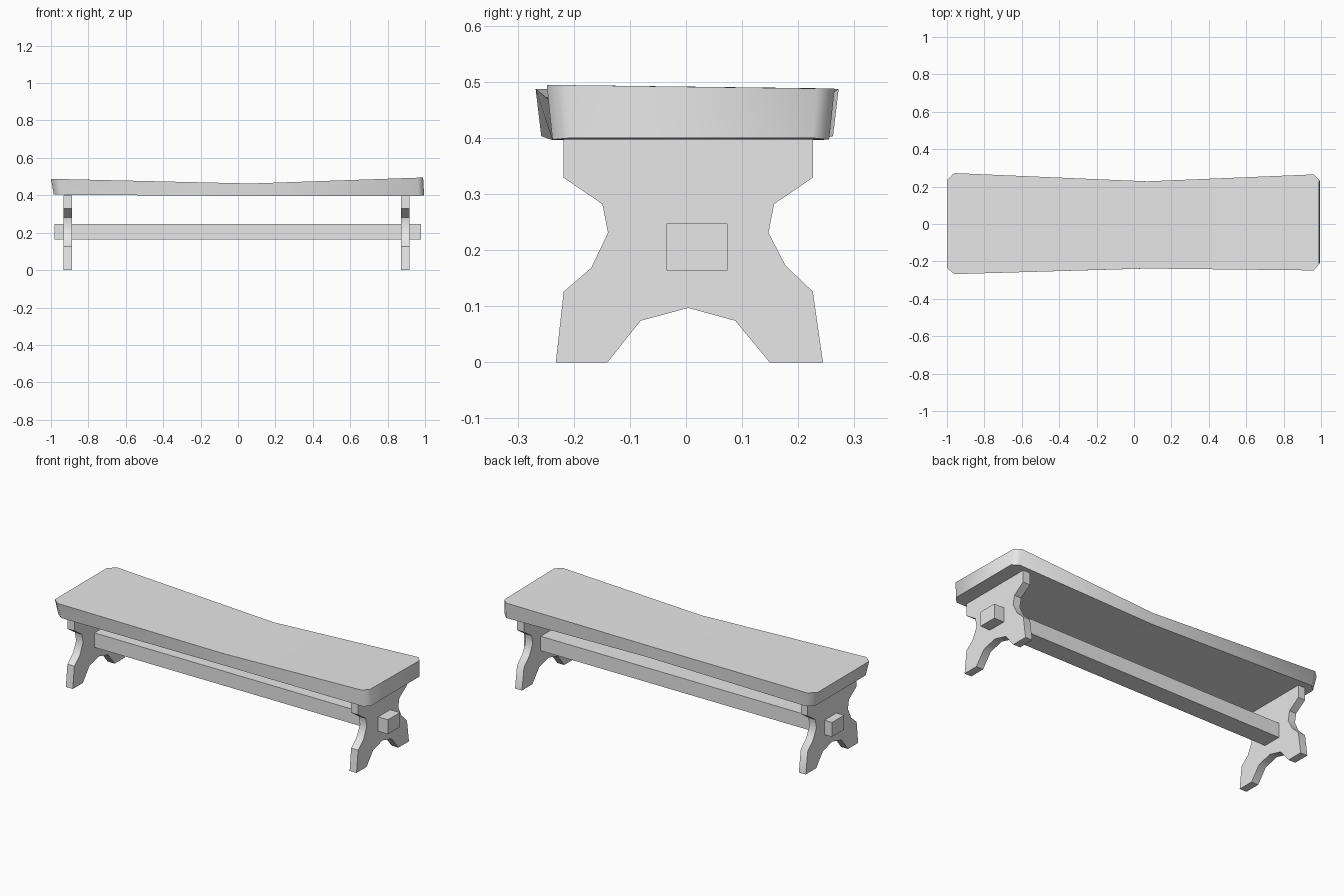
import bpy
import bmesh
import math

cube = bpy.data.objects.get("Cube")
if cube:
    bpy.data.objects.remove(cube, do_unlink=True)

# One plain grey for the whole bench
grey = bpy.data.materials.new("light_grey")
grey.use_nodes = True
grey.diffuse_color = (0.8, 0.8, 0.8, 1)
grey.node_tree.nodes["Principled BSDF"].inputs["Base Color"].default_value = (0.8, 0.8, 0.8, 1)


def finish(bm, name, smooth=None):
    bmesh.ops.recalc_face_normals(bm, faces=bm.faces)
    mesh = bpy.data.meshes.new(name)
    bm.to_mesh(mesh)
    bm.free()
    mesh.materials.append(grey)
    obj = bpy.data.objects.new(name, mesh)
    bpy.context.collection.objects.link(obj)
    if smooth:
        bpy.ops.object.select_all(action='DESELECT')
        obj.select_set(True)
        bpy.context.view_layer.objects.active = obj
        bpy.ops.object.shade_smooth_by_angle(angle=math.radians(smooth))
    return obj


def prism(name, profile, x0, x1, smooth=None):
    """Extrude a (y, z) profile along x."""
    bm = bmesh.new()
    face = bm.faces.new([bm.verts.new((x0, y, z)) for y, z in profile])
    ext = bmesh.ops.extrude_face_region(bm, geom=[face])
    for v in ext["geom"]:
        if isinstance(v, bmesh.types.BMVert):
            v.co.x = x1
    return finish(bm, name, smooth)


# Seat: waisted plank, each station is (x, front y, back y, bottom z, top z)
stations = [
    (-1.0, -0.235, 0.235, 0.405, 0.486),
    (-0.96, -0.268, 0.272, 0.403, 0.487),
    (0.07, -0.238, 0.228, 0.396, 0.463),
    (0.96, -0.248, 0.265, 0.397, 0.491),
    (0.99, -0.215, 0.235, 0.4, 0.491),
]
bm = bmesh.new()
rings = []
for x, front, back, low, high in stations:
    # The underside of the left end is set in slightly
    bx = x + 0.015 if x < -0.5 else x + 0.005
    inset = 0.01 if abs(x) > 0.5 else 0.0
    tilt = 0.003 if x > 0.5 else 0.0
    corners = [(bx, front + inset, low), (bx, back - inset, low),
               (x, back, high - tilt), (x, front, high + tilt)]
    rings.append([bm.verts.new(c) for c in corners])
for a, b in zip(rings, rings[1:]):
    for i in range(4):
        j = (i + 1) % 4
        bm.faces.new((a[i], a[j], b[j], b[i]))
bm.faces.new(rings[0])
bm.faces.new(rings[-1])
finish(bm, "seat", 55)

# Trestle legs with notched sides and an arched foot
leg_profile = [
    (-0.218, 0.4), (-0.218, 0.329), (-0.149, 0.282), (-0.139, 0.231),
    (-0.169, 0.168), (-0.218, 0.126), (-0.232, 0), (-0.14, 0),
    (-0.081, 0.074), (0.004, 0.097), (0.088, 0.074), (0.149, 0),
    (0.244, 0), (0.226, 0.126), (0.177, 0.173), (0.147, 0.231),
    (0.157, 0.282), (0.226, 0.329), (0.226, 0.4),
]
for name, x0, x1 in (("right_leg", -0.932, -0.888), ("left_leg", 0.872, 0.916)):
    prism(name, leg_profile, x0, x1, 40)

# Stretcher beam passing through both legs
prism("stretcher", [(-0.035, 0.164), (0.074, 0.164), (0.074, 0.247), (-0.035, 0.247)],
      -0.98, 0.978)
